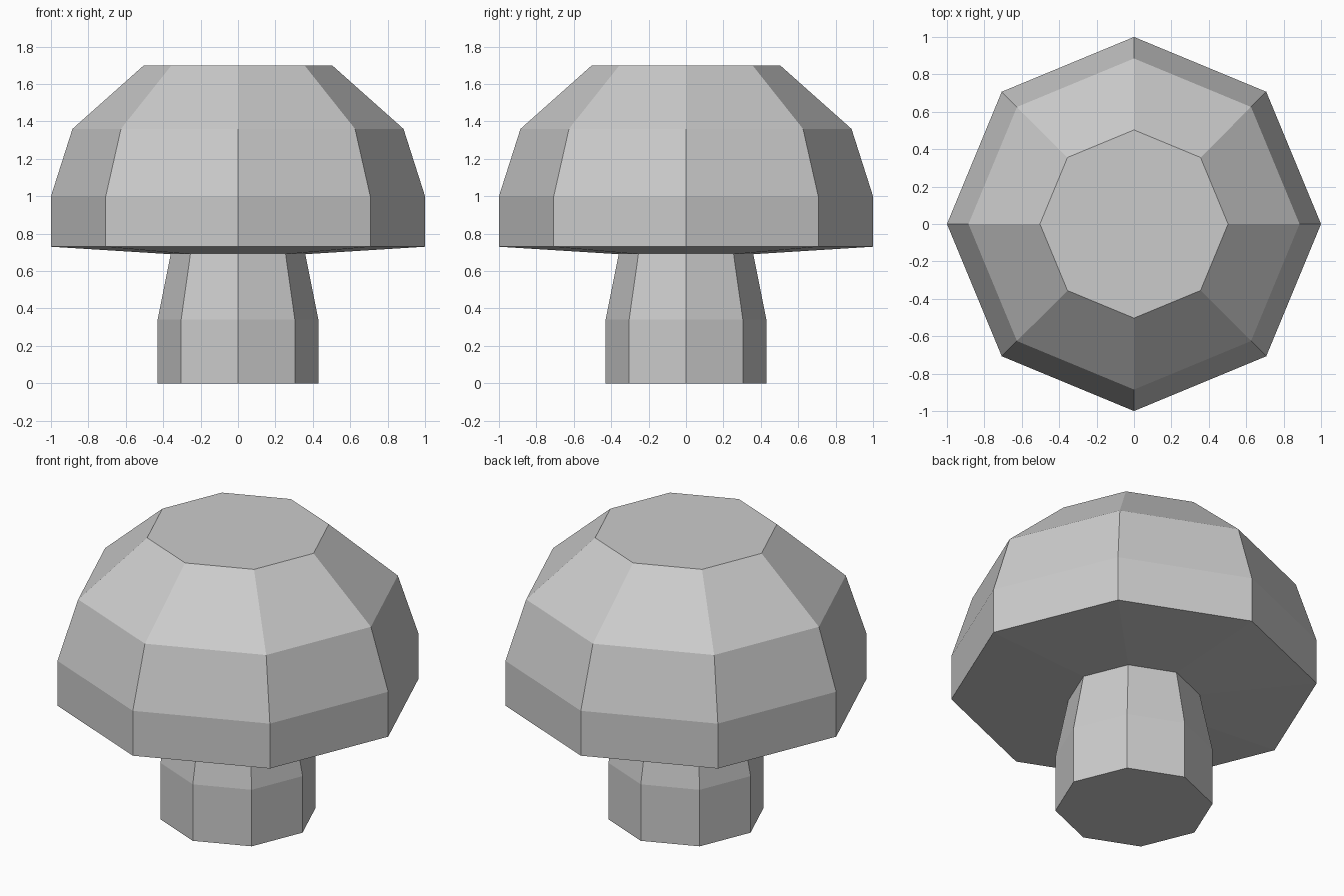
import bpy, bmesh
from math import cos, sin, pi

if "Cube" in bpy.data.objects:
    bpy.data.objects.remove(bpy.data.objects["Cube"])

SIDES = 8


def lathe(name, profile, close_bottom=False, close_top=False):
    """Revolve (radius, height) points into a flat-sided, faceted part."""
    bm = bmesh.new()
    rings = [[bm.verts.new((r * cos(2 * pi * i / SIDES), r * sin(2 * pi * i / SIDES), z))
              for i in range(SIDES)] for r, z in profile]
    for low, high in zip(rings, rings[1:]):
        for i in range(SIDES):
            j = (i + 1) % SIDES
            bm.faces.new((low[i], low[j], high[j], high[i]))
    if close_bottom:
        bm.faces.new(rings[0][::-1])
    if close_top:
        bm.faces.new(rings[-1])
    mesh = bpy.data.meshes.new(name)
    bm.to_mesh(mesh)
    bm.free()
    obj = bpy.data.objects.new(name, mesh)
    bpy.context.collection.objects.link(obj)
    return obj


# Stem: straight base, tapering up to the seam under the cap
lathe("mushroom_stem", [(0.43, 0), (0.43, 0.34), (0.36, 0.69)], close_bottom=True)

# Cap: shallow underside, upright rim, faceted dome with a flat top
lathe("mushroom_cap", [(0.36, 0.69), (1.0, 0.73), (1.0, 1.0), (0.885, 1.36), (0.503, 1.70)],
      close_top=True)
